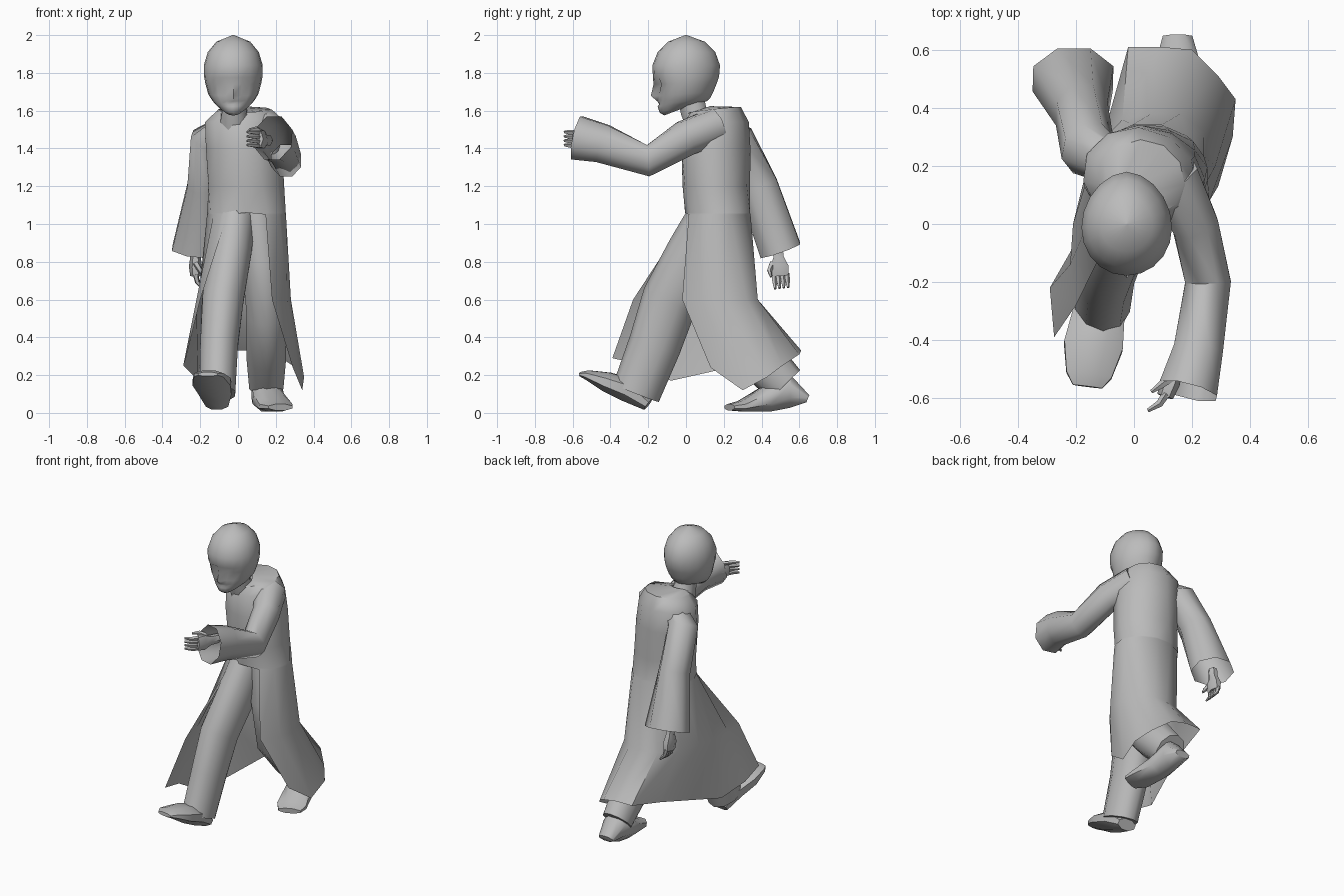
import bpy, bmesh, math
from mathutils import Vector

old = bpy.data.objects.get("Cube")
if old:
    bpy.data.objects.remove(old, do_unlink=True)

grey = bpy.data.materials.new("plain_grey")
grey.use_nodes = True
shade = (0.5, 0.5, 0.5, 1)
grey.diffuse_color = shade
grey.node_tree.nodes["Principled BSDF"].inputs["Base Color"].default_value = shade
parts = []


def loft(name, rows, closed=True, cap_start=False, cap_end=False):
    """Skin a list of equally long point rows."""
    bm = bmesh.new()
    grid = [[bm.verts.new(p) for p in row] for row in rows]
    n = len(grid[0])
    for a, b in zip(grid, grid[1:]):
        for i in range(n if closed else n - 1):
            j = (i + 1) % n
            bm.faces.new((a[i], a[j], b[j], b[i]))
    if cap_start:
        bm.faces.new(grid[0])
    if cap_end:
        bm.faces.new(grid[-1])
    bmesh.ops.remove_doubles(bm, verts=bm.verts, dist=0.0005)
    bmesh.ops.recalc_face_normals(bm, faces=bm.faces)
    mesh = bpy.data.meshes.new(name)
    bm.to_mesh(mesh)
    bm.free()
    mesh.materials.append(grey)
    obj = bpy.data.objects.new(name, mesh)
    bpy.context.collection.objects.link(obj)
    parts.append(obj)
    return obj


def tube(name, sections, ref, sides=8, cap_end=True):
    """Limb through (centre, width radius, depth radius) sections."""
    pts = [Vector(s[0]) for s in sections]
    rows = []
    for i, (c, w, d) in enumerate(sections):
        t = (pts[min(i + 1, len(pts) - 1)] - pts[max(i - 1, 0)]).normalized()
        side = t.cross(Vector(ref)).normalized()
        up = side.cross(t)
        rows.append([pts[i] + side * w * math.cos(a) + up * d * math.sin(a)
                     for a in (math.tau * (k + 0.5) / sides for k in range(sides))])
    return loft(name, rows, cap_start=True, cap_end=cap_end)


X, Y, Z = (1, 0, 0), (0, 1, 0), (0, 0, 1)

# Long coat: shoulders closing onto the neck, then a skirt split at the front
COLS = 12


def coat_ring(z, cx, cy, rx, ry, turn=0, gap=0, tilt=0):
    row = []
    for k in range(COLS):
        t = gap + (math.tau - 2 * gap) * k / (COLS - 1)
        x, y = -rx * math.sin(t), -ry * math.cos(t)
        row.append((cx + x * math.cos(turn) - y * math.sin(turn),
                    cy + x * math.sin(turn) + y * math.cos(turn),
                    z - tilt * math.cos(t)))
    return row


mid = [(-.2, -.28), (-.22, -.14), (-.21, 0), (-.18, .12), (-.12, .25), (-.04, .36),
       (.06, .38), (.16, .38), (.24, .32), (.28, .2), (.26, .08), (.18, -.02)]
hem = [(-.275, -.39, .29), (-.29, -.22, .25), (-.21, -.08, .17), (-.14, .12, .215),
       (-.06, .36, .27), (-.02, .61, .33), (.09, .61, .33), (.2, .6, .31),
       (.29, .51, .25), (.35, .43, .19), (.34, .3, .12), (.29, .13, .24)]
coat_rows = [
    coat_ring(1.6, -.01, .06, .06, .07, 0, 0, .025),
    coat_ring(1.605, .03, .155, .145, .135, -.25, 0, .015),
    coat_ring(1.54, .02, .16, .2, .17, -.3),
    coat_ring(1.4, .03, .155, .205, .185, -.25),
    coat_ring(1.2, .04, .16, .205, .18, -.15),
    coat_ring(1.06, .045, .17, .21, .175),
    coat_ring(1.05, .045, .17, .21, .177, 0, .5),
    [(x, y, .6) for x, y in mid],
    hem,
]
loft("coat", coat_rows, closed=False)

# Trouser legs
tube("right_leg", [((-.01, .16, 1.06), .11, .14), ((-.04, .06, .84), .115, .165),
                   ((-.08, -.085, .6), .115, .15), ((-.1, -.165, .36), .105, .14),
                   ((-.11, -.265, .105), .1, .13)], Y, 10)
tube("left_leg", [((.1, .17, 1.06), .11, .13), ((.13, .16, .8), .11, .14),
                  ((.15, .19, .52), .11, .14), ((.15, .37, .31), .11, .13),
                  ((.15, .525, .15), .095, .11)], Y, 10)

# Shoes
tube("right_shoe", [((-.11, -.2, .045), .065, .038), ((-.12, -.3, .12), .095, .07),
                    ((-.14, -.42, .165), .11, .055), ((-.155, -.52, .2), .085, .028),
                    ((-.16, -.56, .205), .055, .012)], Z)
tube("left_shoe", [((.15, .645, .075), .055, .022), ((.15, .55, .115), .085, .095),
                   ((.16, .43, .075), .09, .075), ((.2, .29, .035), .1, .03),
                   ((.225, .23, .03), .075, .018)], Z)

# Sleeves with open flared cuffs
tube("left_sleeve", [((.13, .16, 1.52), .1, .1), ((.21, 0, 1.455), .085, .1),
                     ((.255, -.2, 1.335), .085, .09), ((.22, -.44, 1.425), .092, .11),
                     ((.185, -.575, 1.455), .11, .125)], Z, cap_end=False)
tube("right_sleeve", [((-.07, .2, 1.51), .07, .07), ((-.16, .26, 1.45), .095, .105),
                      ((-.18, .38, 1.2), .095, .115),
                      ((-.21, .5, .86), .15, .12)], Y, cap_end=False)


# Hands: palm, four fingers and a thumb
def hand(name, wrist, aim, spread, curl):
    w, a, s, c = (Vector(v).normalized() if i else Vector(v)
                  for i, v in enumerate((wrist, aim, spread, curl)))
    tube(name + "_palm", [(w - a * .06, .03, .028), (w, .032, .028),
                          (w + a * .05, .055, .035), (w + a * .1, .05, .028)], c, 6)
    for k in range(4):
        base = w + a * .09 + s * (k - 1.5) * .023
        tube(f"{name}_finger_{k + 1}",
             [(base, .015, .015), (base + a * .04 + c * .01, .013, .013),
              (base + a * .075 + c * .04, .007, .007)], c, 5)
    root = w + a * .03 + s * .035
    tube(name + "_thumb", [(root, .018, .018),
                           (root + a * .035 + s * .02 + c * .025, .014, .014),
                           (root + a * .07 + s * .015 + c * .05, .007, .007)], c, 5)


hand("left_hand", (.14, -.5, 1.445), (-.35, -1, .05), Z, (-1, .35, 0))
hand("right_hand", (-.225, .49, .825), (0, .1, -1), (0, -1, -.1), X)

# Neck
tube("neck", [((-.02, .08, 1.52), .085, .085), ((-.02, .04, 1.6), .07, .075),
              ((-.02, .02, 1.7), .07, .075)], Y)

# Head: tilted rings (front z, back z, front y, back y, half width, nose, eye)
SIDES = 20
profile = [
    (1.575, 1.63, -.115, .03, .045, 0, 0),
    (1.59, 1.64, -.14, .07, .068, 0, 0),
    (1.622, 1.65, -.146, .11, .095, .004, 0),
    (1.634, 1.66, -.146, .12, .105, -.004, 0),
    (1.65, 1.67, -.148, .13, .115, .004, 0),
    (1.678, 1.7, -.15, .145, .133, .036, 0),
    (1.74, 1.75, -.158, .165, .148, .014, .02),
    (1.775, 1.78, -.175, .175, .154, 0, 0),
    (1.84, 1.84, -.178, .18, .156, 0, 0),
    (1.91, 1.91, -.15, .155, .135, 0, 0),
    (1.965, 1.965, -.095, .1, .09, 0, 0),
    (2.0, 2.0, -.004, .004, .004, 0, 0),
]
head_rows = []
for zf, zb, yf, yb, hw, nose, eye in profile:
    row = []
    for k in range(SIDES):
        t = math.tau * k / SIDES
        f = ((1 + math.cos(t)) / 2) ** 0.9
        y = yb + (yf - yb) * f
        if k == 0:
            y -= nose
        elif k in (1, SIDES - 1):
            y += eye
        row.append((-.025 + hw * math.sin(t), y, zb + (zf - zb) * f))
    head_rows.append(row)
loft("head", head_rows, cap_start=True, cap_end=True)

# Soft shading with crisp folds
bpy.ops.object.select_all(action="DESELECT")
for obj in parts:
    obj.select_set(True)
bpy.context.view_layer.objects.active = parts[0]
bpy.ops.object.shade_smooth_by_angle(angle=math.radians(50))
